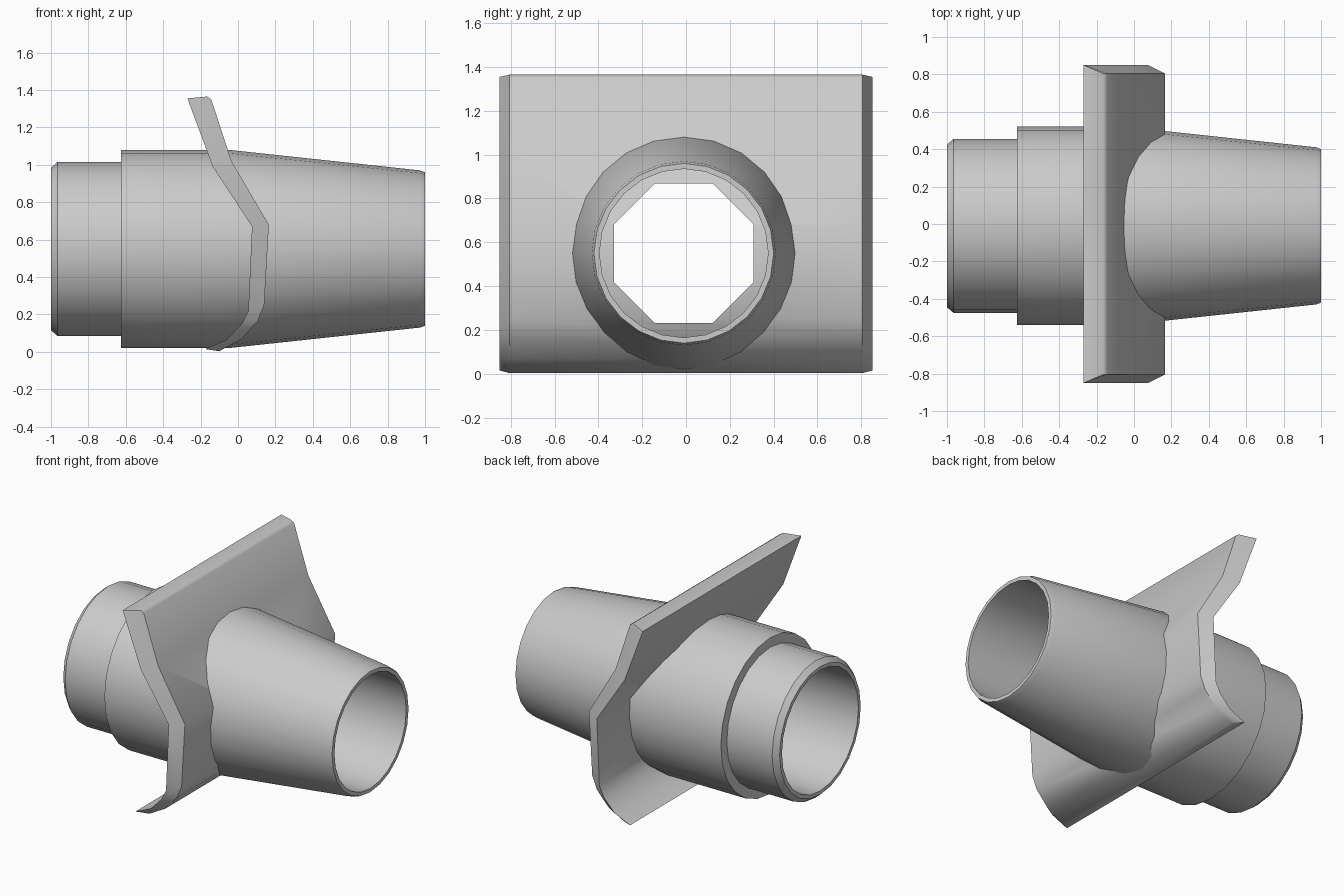
import bpy, bmesh, math

if "Cube" in bpy.data.objects:
    bpy.data.objects.remove(bpy.data.objects["Cube"])

AXIS_Y, AXIS_Z = -0.01, 0.55

gray = bpy.data.materials.new("plain gray")
gray.use_nodes = True
color = (0.6, 0.6, 0.6, 1)
gray.diffuse_color = color
gray.node_tree.nodes["Principled BSDF"].inputs["Base Color"].default_value = color


def make_object(name, bm):
    bmesh.ops.recalc_face_normals(bm, faces=bm.faces)
    mesh = bpy.data.meshes.new(name)
    bm.to_mesh(mesh)
    bm.free()
    obj = bpy.data.objects.new(name, mesh)
    bpy.context.collection.objects.link(obj)
    mesh.materials.append(gray)
    return obj


def loft(rings, caps=False, closed=False):
    """Skin a list of equally sized closed rings."""
    bm = bmesh.new()
    loops = [[bm.verts.new(p) for p in ring] for ring in rings]
    following = loops[1:] + (loops[:1] if closed else [])
    for a, b in zip(loops, following):
        for i in range(len(a)):
            j = (i + 1) % len(a)
            bm.faces.new((a[i], a[j], b[j], b[i]))
    if caps:
        bm.faces.new(loops[0])
        bm.faces.new(loops[-1])
    return bm


def circle(x, radius, sides, phase=0):
    angles = [2 * math.pi * i / sides + phase for i in range(sides)]
    return [(x, AXIS_Y + radius * math.cos(a), AXIS_Z + radius * math.sin(a)) for a in angles]


def smooth(obj, degrees):
    bpy.ops.object.select_all(action="DESELECT")
    obj.select_set(True)
    bpy.context.view_layer.objects.active = obj
    bpy.ops.object.shade_smooth_by_angle(angle=math.radians(degrees))


# Stepped, tapered hollow sleeve along x
profile = [(-1, 0.435), (-0.965, 0.465), (-0.625, 0.465), (-0.625, 0.53),
           (-0.05, 0.53), (0.975, 0.42), (1, 0.41), (1, 0.385), (-1, 0.41)]
sleeve = make_object("sleeve", loft([circle(x, r, 24) for x, r in profile], closed=True))
smooth(sleeve, 30)

# Bent flange plate, its front edges drawn in at both ends
front = [(-0.165, 1.365), (-0.143, 1.35), (-0.035, 1.02), (0.165, 0.68),
         (0.14, 0.25), (0.105, 0.165), (0.02, 0.07), (-0.1, 0.003)]
back = [(-0.27, 1.355), (-0.265, 1.34), (-0.135, 0.99), (0.075, 0.67),
        (0.055, 0.22), (0.02, 0.15), (-0.06, 0.065), (-0.175, 0.015)]
sections = [[(bx, -0.85, bz), (fx, -0.805, fz), (fx, 0.805, fz), (bx, 0.85, bz)]
            for (fx, fz), (bx, bz) in zip(front, back)]
plate = make_object("flange_plate", loft(sections, caps=True))

# Eight-sided opening through the plate
cutter = make_object("opening_cutter", loft([circle(x, 0.345, 8, math.pi / 8) for x in (-0.5, 0.5)], caps=True))
cutter.hide_render = True
cut = plate.modifiers.new("opening", "BOOLEAN")
cut.operation = "DIFFERENCE"
cut.solver = "EXACT"
cut.object = cutter
bpy.context.view_layer.objects.active = plate
bpy.ops.object.modifier_apply(modifier=cut.name)
bpy.data.objects.remove(cutter)
smooth(plate, 50)
